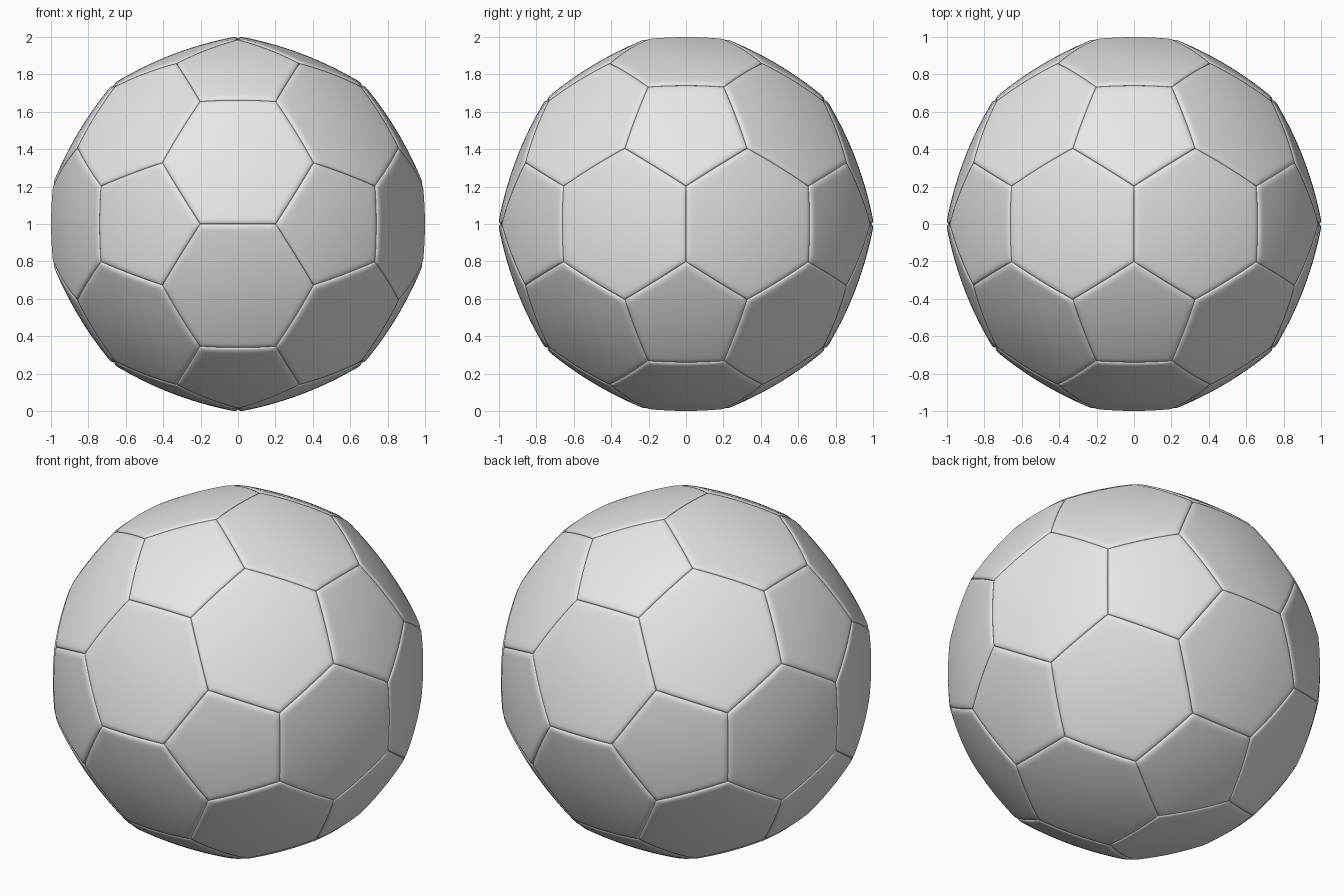
import bpy, bmesh, math
from itertools import combinations
from mathutils import Vector

cube = bpy.data.objects.get("Cube")
if cube:
    bpy.data.objects.remove(cube)

RADIUS = 1.015          # radius at the panel corners
ROUNDNESS = 0.5         # 0 = flat panels, 1 = full sphere
GROOVE_WIDTH, GROOVE_DEPTH = 0.035, 0.015
SEGMENTS, RINGS = 12, 12
CENTRE = Vector((0, 0, 1))

grey = bpy.data.materials.new("light_grey")
grey.use_nodes = True
grey.diffuse_color = (0.8, 0.8, 0.8, 1)
grey.node_tree.nodes["Principled BSDF"].inputs["Base Color"].default_value = (0.8, 0.8, 0.8, 1)


def truncate(a, b):
    """Corner one third of the way along an icosahedron edge."""
    return ((2 * a + b) / 3).normalized() * RADIUS


def sort_around(corners):
    """Order corners counter-clockwise as seen from outside."""
    middle = sum(corners, Vector()) / len(corners)
    normal = middle.normalized()
    u = (corners[0] - middle).normalized()
    v = normal.cross(u)
    return sorted(corners, key=lambda c: math.atan2((c - middle).dot(v), (c - middle).dot(u)))


def build_panel(name, corners):
    """Domed panel whose rim rolls down into the seam."""
    corners = sort_around(corners)
    count = len(corners)
    middle = sum(corners, Vector()) / count
    apothem = ((corners[0] + corners[1]) / 2 - middle).length
    rim = [GROOVE_WIDTH * f for f in (0, 0.06, 0.2, 0.4, 0.7)]
    inner = [GROOVE_WIDTH + (apothem - GROOVE_WIDTH) * i / RINGS for i in range(RINGS)]

    def shape(point, inset):
        dome = point.lerp(point.normalized() * RADIUS, ROUNDNESS)
        edge = max(0, 1 - inset / GROOVE_WIDTH)
        drop = GROOVE_DEPTH * (1 - math.sqrt(1 - edge * edge))
        return dome - dome.normalized() * drop + CENTRE

    bm = bmesh.new()
    outline = [a.lerp(b, i / SEGMENTS)
               for a, b in zip(corners, corners[1:] + corners[:1])
               for i in range(SEGMENTS)]
    rings = [[bm.verts.new(shape(middle.lerp(p, 1 - inset / apothem), inset)) for p in outline]
             for inset in rim + inner]
    total = len(outline)
    for outer, inside in zip(rings, rings[1:]):
        for i in range(total):
            j = (i + 1) % total
            bm.faces.new((outer[i], outer[j], inside[j], inside[i]))
    hub = bm.verts.new(shape(middle, apothem))
    for i in range(total):
        bm.faces.new((rings[-1][i], rings[-1][(i + 1) % total], hub))
    for face in bm.faces:
        face.smooth = True

    mesh = bpy.data.meshes.new(name)
    bm.to_mesh(mesh)
    bm.free()
    mesh.materials.append(grey)
    bpy.context.collection.objects.link(bpy.data.objects.new(name, mesh))


# Icosahedron points from three golden rectangles
phi = (1 + math.sqrt(5)) / 2
points = []
for s in (-1, 1):
    for t in (-phi, phi):
        points += [Vector((0, s, t)), Vector((s, t, 0)), Vector((t, 0, s))]


def adjacent(a, b):
    return 0.1 < (a - b).length < 2.1


# Pentagon panels sit on the icosahedron points
for number, a in enumerate(points, 1):
    build_panel(f"pentagon_panel_{number}", [truncate(a, b) for b in points if adjacent(a, b)])

# Hexagon panels sit on its triangles
triangles = [t for t in combinations(points, 3)
             if all(adjacent(a, b) for a, b in combinations(t, 2))]
for number, tri in enumerate(triangles, 1):
    build_panel(f"hexagon_panel_{number}",
                [truncate(a, b) for a in tri for b in tri if a is not b])
